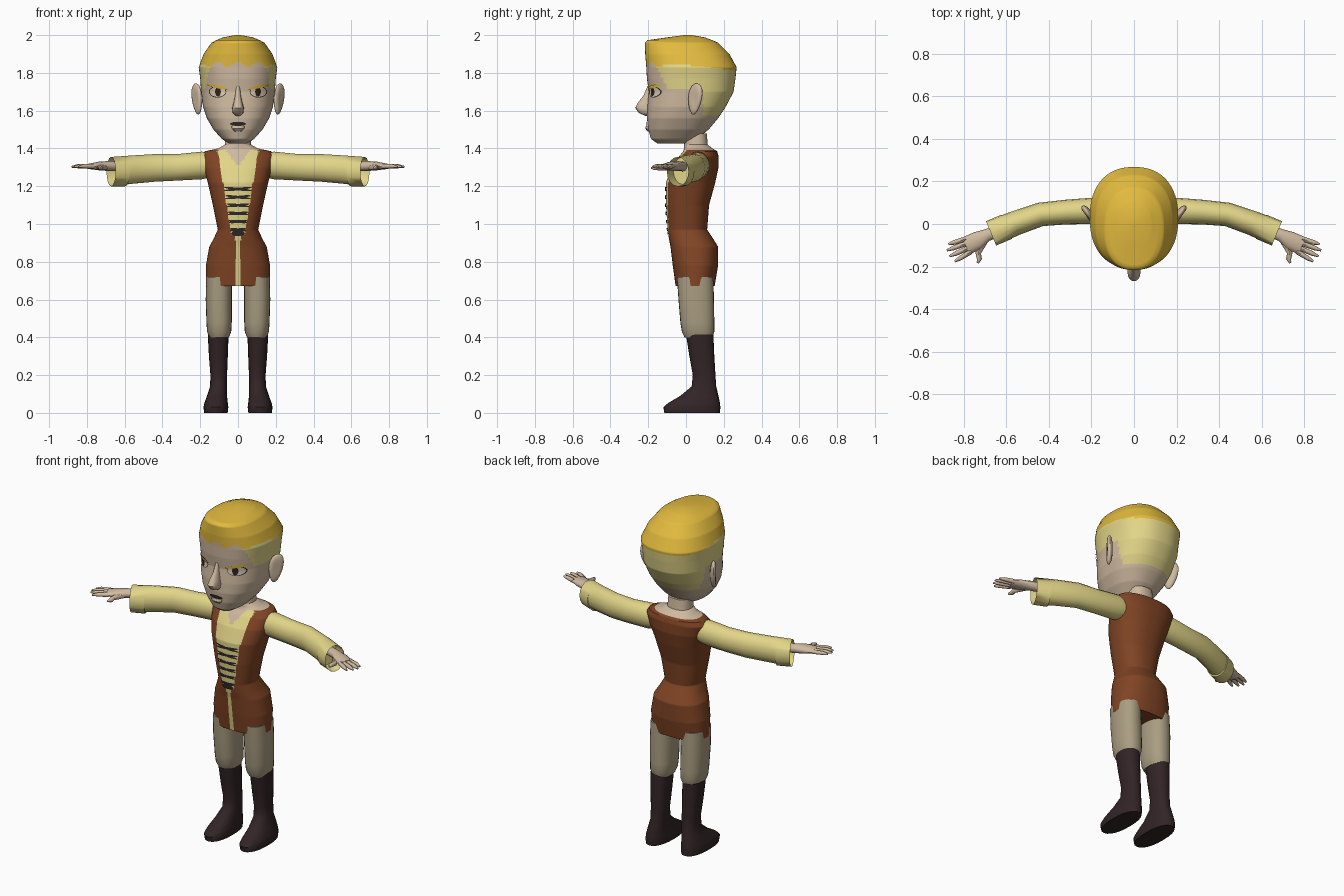
import bpy, bmesh, math
from mathutils import Vector, Matrix

if "Cube" in bpy.data.objects:
    bpy.data.objects.remove(bpy.data.objects["Cube"])

# ---- colours ----
def mat(name, r, g, b):
    m = bpy.data.materials.new(name)
    lin = [((c / 255 + 0.055) / 1.055) ** 2.4 for c in (r, g, b)]
    m.diffuse_color = (*lin, 1)
    m.use_nodes = True
    m.node_tree.nodes["Principled BSDF"].inputs["Base Color"].default_value = m.diffuse_color
    return m

SKIN = mat("skin", 208, 186, 160)
PALE = mat("pale yellow", 226, 213, 136)
GOLD = mat("gold hair", 226, 186, 62)
BROWN = mat("brown cloth", 128, 68, 36)
GREY = mat("beige breeches", 170, 158, 130)
BOOT = mat("dark leather", 50, 36, 38)
DARK = mat("black lace", 46, 40, 40)
WHITE = mat("eye white", 218, 204, 180)
IRIS = mat("dark iris", 52, 32, 26)

# ---- helpers ----
def finish(name, bm, mats, rule=None, angle=45, normals=True):
    if normals:
        bmesh.ops.recalc_face_normals(bm, faces=bm.faces[:])
    if rule:
        for f in bm.faces:
            f.material_index = rule(f.calc_center_median())
    me = bpy.data.meshes.new(name)
    bm.to_mesh(me)
    bm.free()
    for m in mats:
        me.materials.append(m)
    me.shade_smooth()
    me.set_sharp_from_angle(angle=math.radians(angle))
    ob = bpy.data.objects.new(name, me)
    bpy.context.collection.objects.link(ob)
    return ob

def skin_rings(bm, rings):
    """Bridge closed rings of points and cap both ends; returns the last cap."""
    vs = [[bm.verts.new(p) for p in r] for r in rings]
    n = len(vs[0])
    for a, b in zip(vs, vs[1:]):
        for i in range(n):
            j = (i + 1) % n
            bm.faces.new((a[i], a[j], b[j], b[i]))
    bm.faces.new(vs[0][::-1])
    return bm.faces.new(vs[-1])

POW = 2.3  # squareness of the horizontal cross-sections

def section(secs, z):
    """Interpolated (centre x, half width, y front, y back) at height z."""
    for a, b in zip(secs, secs[1:]):
        if z <= b[0]:
            t = max(0, (z - a[0]) / (b[0] - a[0]))
            return [p + (q - p) * t for p, q in zip(a[1:], b[1:])]
    return secs[-1][1:]

def front_y(secs, x, z):
    cx, w, yf, yb = section(secs, z)
    u = min(1, abs((x - cx) / w))
    return (yf + yb) / 2 - (yb - yf) / 2 * (1 - u ** POW) ** (1 / POW)

def loft(name, secs, mats, rule=None, seg=24, step=None, side=1):
    zs = [s[0] for s in secs]
    if step:
        k = round((zs[-1] - zs[0]) / step)
        zs = sorted(set(zs + [round(zs[0] + i * step, 4) for i in range(1, k)]))
    rings = []
    for z in zs:
        cx, w, yf, yb = section(secs, z)
        ring = []
        for i in range(seg):
            t = 2 * math.pi * i / seg
            c, s = math.cos(t), math.sin(t)
            px = math.copysign(abs(c) ** (2 / POW), c)
            py = math.copysign(abs(s) ** (2 / POW), s)
            ring.append((side * cx + w * px, (yf + yb) / 2 + (yb - yf) / 2 * py, z))
        rings.append(ring)
    bm = bmesh.new()
    skin_rings(bm, rings)
    return finish(name, bm, mats, rule)

def tube(name, path, m, side, seg=12, hollow=0):
    """Limb along (x, y, z, horizontal radius, vertical radius) points."""
    rings = []
    for i, (x, y, z, rh, rv) in enumerate(path):
        a, b = path[max(0, i - 1)], path[min(len(path) - 1, i + 1)]
        d = Vector((b[0] - a[0], b[1] - a[1], 0)).normalized()
        ring = []
        for k in range(seg):
            t = 2 * math.pi * k / seg
            h = rh * math.cos(t)
            ring.append((side * (x - d.y * h), y + d.x * h, z + rv * math.sin(t)))
        rings.append(ring)
    bm = bmesh.new()
    cap = skin_rings(bm, rings)
    if hollow:  # open cuff
        bmesh.ops.inset_individual(bm, faces=[cap], thickness=0.01)
        new = bmesh.ops.extrude_discrete_faces(bm, faces=[cap])["faces"][0]
        bmesh.ops.translate(bm, verts=new.verts[:], vec=(-side * d.x * hollow, -d.y * hollow, 0))
    return finish(name, bm, [m])

def patch(name, secs, cx, cz, rx, rz, m, lift, slope=0, n=24, rows=4):
    """Thin oval plate that follows the front of a lofted body."""
    def point(x, z):
        return (x, front_y(secs, x, z) - lift, z)
    rings = [[point(cx + rx * k / rows * math.cos(2 * math.pi * i / n),
                    cz + rz * k / rows * math.sin(2 * math.pi * i / n)
                    + slope * rx * k / rows * math.cos(2 * math.pi * i / n))
              for i in range(n)] for k in range(rows, 0, -1)]
    bm = bmesh.new()
    vs = [[bm.verts.new(p) for p in r] for r in rings]
    for a, b in zip(vs, vs[1:]):
        for i in range(n):
            bm.faces.new((a[i], a[(i + 1) % n], b[(i + 1) % n], b[i]))
    bm.faces.new(vs[-1])
    return finish(name, bm, [m], normals=False)

# ---- head with painted hair ----
head = [(1.425, 0, .045, -.15, .0), (1.45, 0, .085, -.185, .06), (1.50, 0, .13, -.20, .12),
        (1.56, 0, .165, -.207, .17), (1.62, 0, .185, -.205, .21), (1.70, 0, .195, -.197, .252),
        (1.77, 0, .20, -.207, .262), (1.83, 0, .208, -.21, .268), (1.90, 0, .182, -.216, .23),
        (1.96, 0, .14, -.217, .17), (1.973, 0, .115, -.205, .14), (1.988, 0, .08, -.1, .1),
        (2.0, 0, .015, -.01, .03)]

def hair(c):
    edge = 1.845 + .012 * math.cos(c.x * 60) if c.y < -.12 else 1.845 - .13 * max(0, c.y)
    if c.z > edge:
        return 2
    temple = c.z > 1.72 and c.y > -.16 + (1.84 - c.z) * .5
    return 1 if temple or (c.y > .09 and c.z > 1.57) else 0

loft("head", head, [SKIN, PALE, GOLD], hair, seg=80, step=.01)

# nose and lips
loft("nose", [(1.572, 0, .012, -.215, -.17), (1.588, 0, .028, -.25, -.17), (1.615, 0, .031, -.269, -.17),
              (1.64, 0, .024, -.256, -.17), (1.68, 0, .015, -.225, -.17), (1.73, 0, .01, -.204, -.17)],
     [SKIN], seg=16)
loft("lower_lip", [(1.49, 0, .02, -.203, -.17), (1.505, 0, .034, -.216, -.17), (1.52, 0, .036, -.212, -.17)],
     [SKIN], seg=16)
patch("mouth", head, 0, 1.53, .042, .011, DARK, .006)

for s in (-1, 1):
    # eyes and brows
    patch("eye_outline", head, s * .108, 1.70, .046, .031, DARK, .002)
    patch("eye_white", head, s * .108, 1.70, .042, .027, WHITE, .004)
    patch("iris", head, s * .106, 1.70, .015, .025, IRIS, .006)
    patch("eyebrow", head, s * .108, 1.726, .054, .008, GOLD, .008, slope=s * .2)

    # ears, wider at the top and swung back
    bm = bmesh.new()
    bmesh.ops.create_uvsphere(bm, u_segments=16, v_segments=10, radius=1)
    for v in bm.verts:
        v.co.y *= 1 + .25 * v.co.z
        v.co.y += .25 * v.co.z
        if v.co.x > 0:
            v.co.x *= .4 + .6 * min(1, math.hypot(v.co.y, v.co.z))
    place = (Matrix.Translation((.217, .048, 1.662)) @ Matrix.Rotation(math.radians(-34), 4, 'Z')
             @ Matrix.Diagonal((.02, .042, .083, 1)))
    bmesh.ops.transform(bm, matrix=Matrix.Diagonal((s, 1, 1, 1)) @ place, verts=bm.verts[:])
    finish("ear", bm, [SKIN])

# ---- torso: tunic, shirt panel and neck in one body ----
torso = [(.672, 0, .170, -.055, .152), (.78, 0, .170, -.07, .17), (.88, 0, .152, -.082, .17),
         (.92, 0, .130, -.09, .145), (.97, 0, .107, -.097, .112), (1.1, 0, .133, -.106, .122),
         (1.22, 0, .160, -.106, .155), (1.30, 0, .182, -.075, .172), (1.36, 0, .193, -.035, .172),
         (1.385, 0, .175, -.015, .165), (1.40, 0, .105, -.01, .14), (1.42, 0, .07, -.01, .115),
         (1.48, 0, .066, -.01, .11)]

def clothes(c):
    if c.z > 1.392:
        return 2
    if c.y > .03 or c.z < .675:
        return 0
    ax = abs(c.x)
    if ax < (c.z - 1.30) * .7:
        return 2
    half = .014 if c.z < .94 else .035 + (c.z - .94) * .16
    return 1 if ax < half else 0

loft("tunic", torso, [BROWN, PALE, SKIN], clothes, seg=128, step=.01)

# lacing
for i in range(6):
    z, w = 1.185 - .043 * i, .074 - .006 * i
    for k in (-1, 1):
        patch("lace", torso, 0, z, w, .007, DARK, .005, slope=k * .12)
patch("lace_knot", torso, 0, .95, .036, .014, DARK, .006)

# ---- limbs, both sides ----
breeches = [(.40, .10, .052, -.008, .14), (.43, .10, .064, -.022, .15), (.48, .10, .067, -.03, .15),
            (.60, .102, .069, -.04, .148), (.72, .10, .068, -.048, .145)]
boot = [(0, .117, .062, -.115, .18), (.03, .117, .066, -.12, .182), (.052, .116, .062, -.095, .18),
        (.09, .111, .053, -.03, .172), (.14, .103, .045, .03, .16), (.20, .102, .044, .036, .156),
        (.30, .104, .05, .018, .15), (.415, .105, .055, .0, .145)]
for s in (-1, 1):
    loft("breeches_leg", breeches, [GREY], side=s)
    loft("boot", boot, [BOOT], side=s)

    tube("sleeve", [(.14, .06, 1.31, .06, .062), (.19, .062, 1.31, .062, .073), (.32, .056, 1.30, .058, .07),
                    (.44, .045, 1.297, .056, .073), (.56, .003, 1.288, .058, .075),
                    (.672, -.044, 1.277, .062, .078)], PALE, s, seg=16, hollow=.08)

    # hand, fingers and thumb
    tube("hand", [(.60, -.018, 1.305, .026, .026), (.69, -.052, 1.307, .029, .026),
                  (.735, -.078, 1.307, .043, .023), (.79, -.103, 1.305, .043, .014)], SKIN, s)
    for bx, by, tx, ty in ((.79, -.07, .873, -.095), (.785, -.09, .88, -.124),
                           (.777, -.112, .868, -.152), (.766, -.13, .843, -.176)):
        mx, my = (bx + tx * 2) / 3, (by + ty * 2) / 3
        tube("finger", [(bx, by, 1.306, .012, .013), (mx, my, 1.306, .011, .011),
                        (tx, ty, 1.303, .005, .005)], SKIN, s, seg=8)
    tube("thumb", [(.705, -.08, 1.302, .018, .018), (.733, -.135, 1.298, .014, .014),
                   (.727, -.165, 1.297, .012, .012), (.735, -.184, 1.297, .005, .005)], SKIN, s, seg=8)
